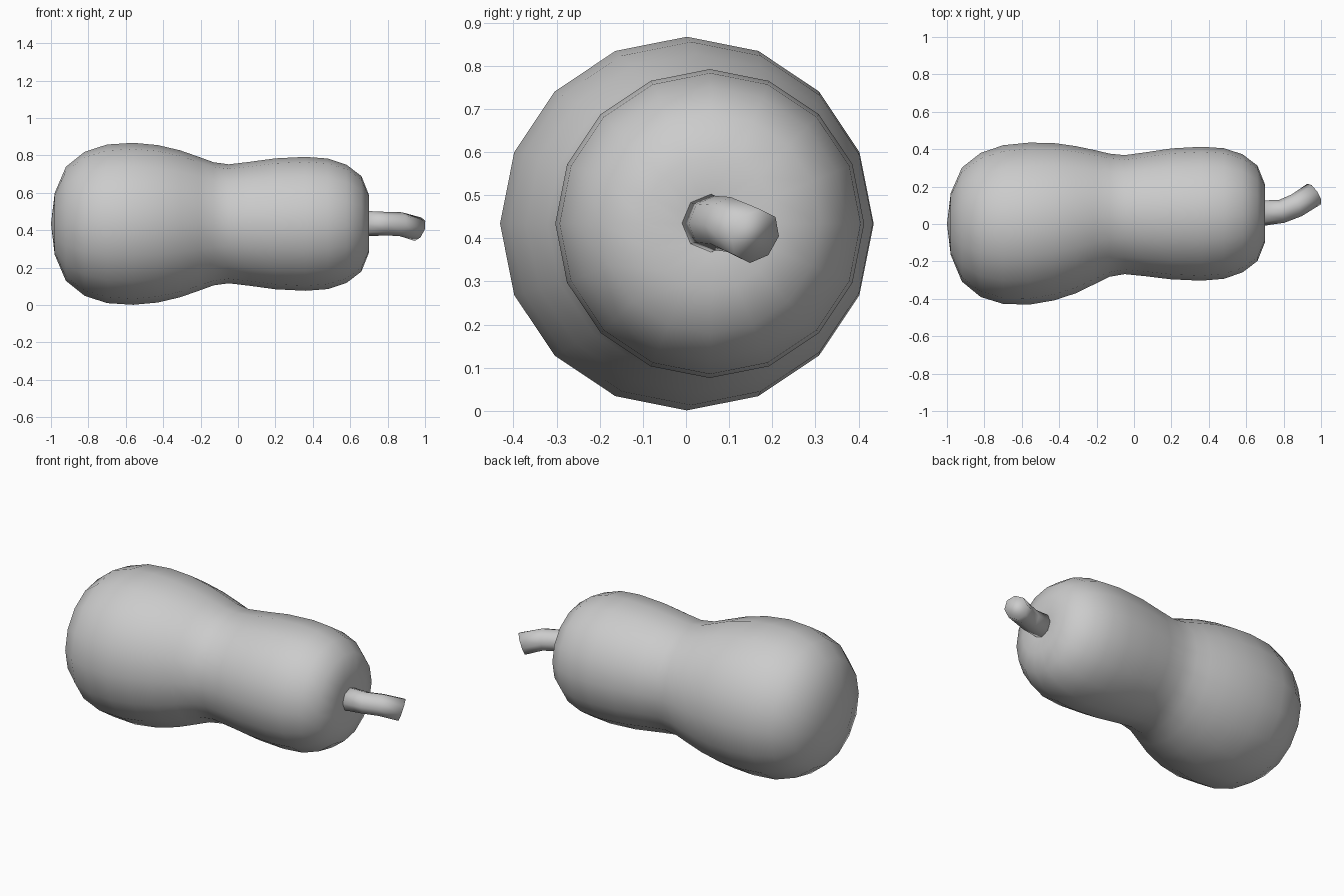
import bpy, bmesh
from math import cos, sin, pi
from mathutils import Vector

if "Cube" in bpy.data.objects:
    bpy.data.objects.remove(bpy.data.objects["Cube"])


def loft(name, rings, sides, tip_start=None, tip_end=None):
    """Skin rings of (centre, direction, radius); ends close on a tip or a flat cap."""
    bm = bmesh.new()
    loops = []
    for c, d, r in rings:
        d = Vector(d).normalized()
        u = Vector((0, 0, 1))
        u = (u - d * u.dot(d)).normalized()
        v = d.cross(u)
        loops.append([bm.verts.new(Vector(c) + r * (u * cos(2 * pi * i / sides) + v * sin(2 * pi * i / sides)))
                      for i in range(sides)])
    for a, b in zip(loops, loops[1:]):
        for i in range(sides):
            j = (i + 1) % sides
            bm.faces.new((a[i], a[j], b[j], b[i]))
    for loop, tip in ((loops[0], tip_start), (loops[-1], tip_end)):
        if tip:
            t = bm.verts.new(tip)
            for i in range(sides):
                bm.faces.new((loop[i], loop[(i + 1) % sides], t))
        else:
            bm.faces.new(loop)
    bmesh.ops.recalc_face_normals(bm, faces=bm.faces)
    me = bpy.data.meshes.new(name)
    bm.to_mesh(me)
    bm.free()
    for p in me.polygons:
        p.use_smooth = True
    ob = bpy.data.objects.new(name, me)
    bpy.context.collection.objects.link(ob)
    return ob


# Squash body: x, centre y, radius
Z = 0.434
profile = [(-0.98, 0, 0.165), (-0.92, -0.003, 0.305), (-0.82, -0.005, 0.385),
           (-0.70, -0.003, 0.424), (-0.56, 0.002, 0.433), (-0.43, 0.012, 0.421),
           (-0.31, 0.023, 0.393), (-0.21, 0.037, 0.358), (-0.13, 0.047, 0.329),
           (-0.05, 0.05, 0.318), (0.06, 0.052, 0.331), (0.20, 0.054, 0.350),
           (0.36, 0.055, 0.358), (0.48, 0.056, 0.349), (0.58, 0.057, 0.316),
           (0.66, 0.057, 0.255), (0.70, 0.057, 0.155), (0.695, 0.057, 0.07)]
loft("squash_body", [((x, y, Z), (1, 0, 0), r) for x, y, r in profile], 16,
     (-1.0, 0, Z), (0.69, 0.057, Z))

# Curved stem
stem = loft("stem", [((0.68, 0.057, 0.435), (1, 0.05, 0), 0.068),
                     ((0.79, 0.068, 0.435), (1, 0.22, 0), 0.063),
                     ((0.87, 0.10, 0.432), (0.9, 0.42, -0.1), 0.064),
                     ((0.963, 0.16, 0.405), (0.8, 0.52, -0.33), 0.066)], 8)
